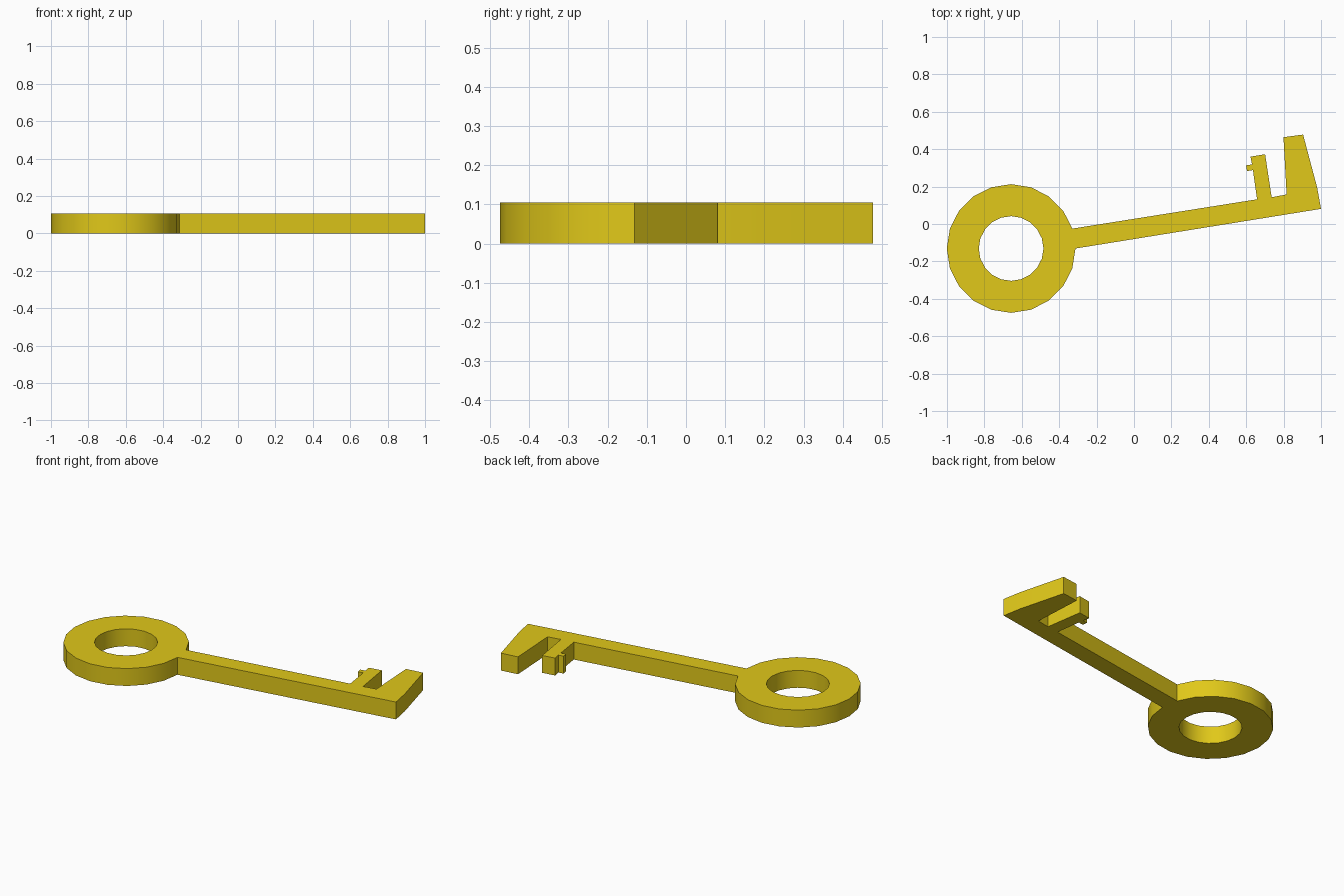
import bpy, bmesh
from math import cos, sin, pi, radians

if "Cube" in bpy.data.objects:
    bpy.data.objects.remove(bpy.data.objects["Cube"])

THICK = 0.105
SIDES = 20
CX, CY = -0.657, -0.131
R_OUT, R_IN = 0.344, 0.173

bm = bmesh.new()


def circle(r):
    return [bm.verts.new((CX + r * cos(2 * pi * i / SIDES),
                          CY + r * sin(2 * pi * i / SIDES), 0)) for i in range(SIDES)]


# Ring-shaped bow (flat outline)
outer, inner = circle(R_OUT), circle(R_IN)
for i in range(SIDES):
    j = (i + 1) % SIDES
    bm.faces.new((inner[i], outer[i], outer[j], inner[j]))

# Shank and two bits, grown from one side of the ring
shank = [(1.0, 0.081), (0.979, 0.196),
         (0.904, 0.478), (0.799, 0.464), (0.816, 0.158),   # wide end bit
         (0.736, 0.143), (0.701, 0.373), (0.623, 0.360),   # narrow bit
         (0.631, 0.319), (0.599, 0.313), (0.604, 0.283), (0.636, 0.288),  # nub
         (0.658, 0.132)]
bm.faces.new([outer[0]] + [bm.verts.new((x, y, 0)) for x, y in shank] + [outer[1]])

# Give the outline its thickness
ext = bmesh.ops.extrude_face_region(bm, geom=bm.faces[:], use_keep_orig=True)
top = [g for g in ext["geom"] if isinstance(g, bmesh.types.BMVert)]
bmesh.ops.translate(bm, verts=top, vec=(0, 0, THICK))
bmesh.ops.recalc_face_normals(bm, faces=bm.faces[:])

mesh = bpy.data.meshes.new("key")
bm.to_mesh(mesh)
bm.free()
key = bpy.data.objects.new("key", mesh)
bpy.context.collection.objects.link(key)

# Brass yellow
mat = bpy.data.materials.new("brass")
mat.diffuse_color = (0.75, 0.58, 0.01, 1)
mat.use_nodes = True
mat.node_tree.nodes["Principled BSDF"].inputs["Base Color"].default_value = mat.diffuse_color
mesh.materials.append(mat)

# Smooth round walls, crisp edges
bpy.context.view_layer.objects.active = key
key.select_set(True)
bpy.ops.object.shade_smooth_by_angle(angle=radians(30))
